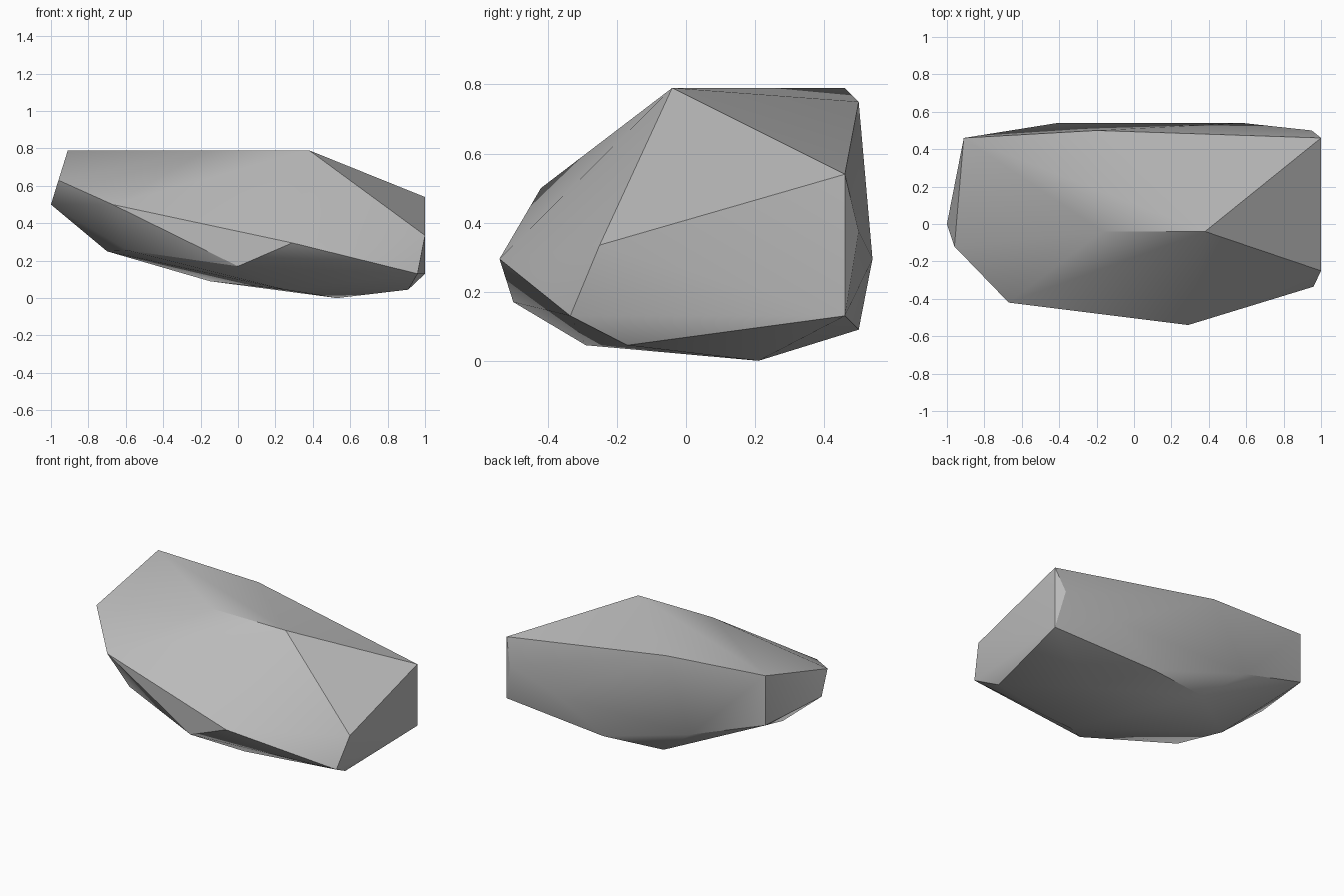
import bpy, bmesh
from math import radians

cube = bpy.data.objects.get("Cube")
if cube:
    bpy.data.objects.remove(cube, do_unlink=True)

# Stone material
stone = bpy.data.materials.new("stone_grey")
stone.use_nodes = True
colour = (0.5, 0.5, 0.5, 1)
stone.diffuse_color = colour
bsdf = stone.node_tree.nodes["Principled BSDF"]
bsdf.inputs["Base Color"].default_value = colour
bsdf.inputs["Roughness"].default_value = 0.9

# Corners of the boulder, grouped by region
top_ridge = [(0.38, -0.04, 0.79), (-0.17, -0.04, 0.79), (-0.91, 0.46, 0.79), (-0.2, 0.5, 0.75)]
blunt_end = [(1, 0.46, 0.54), (1, -0.25, 0.335), (1, 0.46, 0.13), (0.96, -0.335, 0.13)]
narrow_end = [(-0.96, -0.12, 0.63), (-1, 0, 0.5), (-0.7, -0.02, 0.25), (-0.91, 0.46, 0.46)]
front_side = [(-0.67, -0.42, 0.5), (0.29, -0.54, 0.295), (0, -0.5, 0.17), (-0.59, -0.3, 0.255)]
back_side = [(-0.41, 0.54, 0.295), (0.58, 0.54, 0.295), (0.95, 0.5, 0.375)]
underside = [(0.91, -0.17, 0.045), (0.25, -0.29, 0.045), (0.53, 0.21, 0),
             (0.26, 0.5, 0.09), (-0.15, 0.45, 0.09)]

# Wrap the corners in a faceted convex shell
bm = bmesh.new()
for region in (top_ridge, blunt_end, narrow_end, front_side, back_side, underside):
    for corner in region:
        bm.verts.new(corner)
hull = bmesh.ops.convex_hull(bm, input=bm.verts)
inside = {g for g in hull["geom_interior"] + hull["geom_unused"] if isinstance(g, bmesh.types.BMVert)}
bmesh.ops.delete(bm, geom=list(inside), context="VERTS")
bmesh.ops.recalc_face_normals(bm, faces=bm.faces)
mesh = bpy.data.meshes.new("boulder")
bm.to_mesh(mesh)
bm.free()
mesh.materials.append(stone)

boulder = bpy.data.objects.new("boulder", mesh)
bpy.context.collection.objects.link(boulder)

# Soft shading with crisp ridges
bpy.ops.object.select_all(action="DESELECT")
boulder.select_set(True)
bpy.context.view_layer.objects.active = boulder
bpy.ops.object.shade_smooth_by_angle(angle=radians(30))
